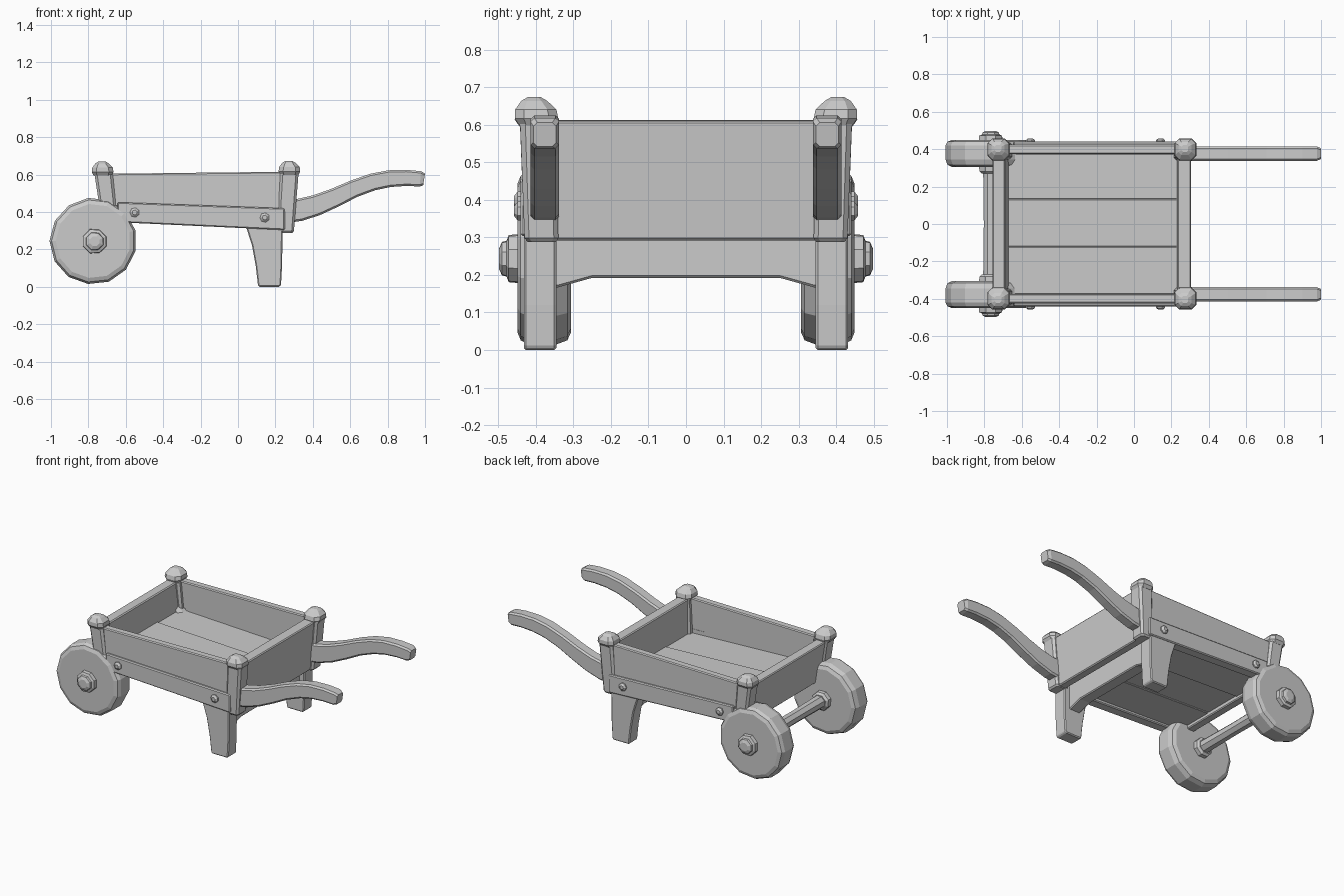
import bpy, bmesh, math, random
from mathutils import Vector

if "Cube" in bpy.data.objects:
    bpy.data.objects.remove(bpy.data.objects["Cube"])

random.seed(4)


def finish(bm, name, bevel=0.0, mirror=True):
    bmesh.ops.recalc_face_normals(bm, faces=bm.faces)
    mesh = bpy.data.meshes.new(name)
    bm.to_mesh(mesh)
    bm.free()
    ob = bpy.data.objects.new(name, mesh)
    bpy.context.collection.objects.link(ob)
    if bevel:
        mod = ob.modifiers.new("Bevel", 'BEVEL')
        mod.width = bevel
        mod.limit_method = 'ANGLE'
        mod.angle_limit = math.radians(35)
    if mirror:
        ob.modifiers.new("Mirror", 'MIRROR').use_axis = (False, True, False)
    return ob


def skin(bm, rings):
    """Join equal-sized rings of points into a closed tube."""
    rows = [[bm.verts.new(p) for p in ring] for ring in rings]
    n = len(rows[0])
    for a, b in zip(rows, rows[1:]):
        for i in range(n):
            bm.faces.new((a[i], a[(i + 1) % n], b[(i + 1) % n], b[i]))
    bm.faces.new(rows[0])
    bm.faces.new(rows[-1][::-1])


def prism_y(name, pts, y0, y1, bevel=0.006, mirror=True):
    bm = bmesh.new()
    skin(bm, [[(x, y, z) for x, z in pts] for y in (y0, y1)])
    return finish(bm, name, bevel, mirror)


def prism_x(name, pts, x0, x1, bevel=0.006):
    bm = bmesh.new()
    skin(bm, [[(x, y, z) for y, z in pts] for x in (x0, x1)])
    return finish(bm, name, bevel, False)


def turned(name, x, z, rings, sides, jitter=0.0, mirror=True):
    """Lathe around a y axis; rings are (y, radius)."""
    bm = bmesh.new()
    wob = [1 + random.uniform(-jitter, jitter) for _ in range(sides)]
    ang = [2 * math.pi * (i + 0.5) / sides for i in range(sides)]
    skin(bm, [[(x + r * w * math.cos(a), y, z + r * w * math.sin(a))
               for a, w in zip(ang, wob)] for y, r in rings])
    return finish(bm, name, mirror=mirror)


def post(name, sections):
    """Chamfered-square column; sections are (x, y, z, half size, chamfer)."""
    bm = bmesh.new()
    rings = []
    for x, y, z, h, c in sections:
        k = h - c
        rings.append([(x + u, y + v, z) for u, v in
                      ((h, -k), (h, k), (k, h), (-k, h), (-h, k), (-h, -k), (-k, -h), (k, -h))])
    skin(bm, rings)
    return finish(bm, name)


# wheels, hubs and axle
turned("wheel", -0.773, 0.245, [(0.306, 0.2), (0.316, 0.222), (0.345, 0.233), (0.42, 0.233),
                                (0.44, 0.222), (0.449, 0.2)], 13, 0.01)
turned("outer_hub", -0.765, 0.243, [(0.43, 0.07), (0.472, 0.066), (0.478, 0.05),
                                    (0.49, 0.047), (0.498, 0.028)], 8, 0.04)
turned("inner_hub", -0.77, 0.243, [(0.27, 0.046), (0.282, 0.06), (0.33, 0.063)], 8, 0.03)
turned("axle", -0.768, 0.243, [(-0.32, 0.042), (0, 0.038), (0.32, 0.042)], 8, mirror=False)

# corner posts with faceted knobs
post("front_post", [(-0.685, 0.39, 0.34, 0.042, 0.012), (-0.718, 0.393, 0.6, 0.049, 0.014)])
post("rear_post", [(0.252, 0.384, 0.288, 0.038, 0.012), (0.254, 0.385, 0.298, 0.045, 0.012),
                   (0.275, 0.393, 0.61, 0.049, 0.014)])
for label, x, z in (("front_knob", -0.724, 0.595), ("rear_knob", 0.275, 0.598)):
    post(label, [(x, 0.395, z, 0.048, 0.018), (x, 0.398, z + 0.018, 0.058, 0.024),
                 (x, 0.4, z + 0.042, 0.055, 0.024), (x - 0.003, 0.404, z + 0.065, 0.035, 0.016),
                 (x - 0.003, 0.404, z + 0.075, 0.018, 0.008)])

# side boards
prism_y("upper_side_board", [(-0.70, 0.43), (0.25, 0.41), (0.26, 0.615), (-0.71, 0.604)], 0.374, 0.424)
prism_y("lower_side_board", [(-0.645, 0.345), (0.25, 0.303), (0.25, 0.42), (-0.645, 0.452)], 0.374, 0.44)

# end boards
prism_y("front_board", [(-0.715, 0.335), (-0.66, 0.335), (-0.69, 0.6), (-0.757, 0.6)], -0.37, 0.37, mirror=False)
prism_y("rear_board", [(0.225, 0.292), (0.28, 0.292), (0.305, 0.61), (0.233, 0.612)], -0.37, 0.37, mirror=False)

# floor planks
for i, (y0, y1, dz) in enumerate(((-0.375, -0.121, 0.0), (-0.121, 0.133, 0.004), (0.133, 0.375, -0.003))):
    prism_y("floor_plank_%d" % (i + 1), [(-0.68, 0.36 + dz), (0.24, 0.322 + dz),
                                         (0.24, 0.39 + dz), (-0.68, 0.428 + dz)], y0, y1, 0.004, False)

# curved handles
path = [(0.26, 0.404, 0.062), (0.33, 0.411, 0.06), (0.42, 0.436, 0.056), (0.52, 0.477, 0.051),
        (0.62, 0.524, 0.047), (0.72, 0.56, 0.046), (0.81, 0.578, 0.045), (0.9, 0.582, 0.043),
        (0.975, 0.577, 0.041), (0.995, 0.574, 0.032)]
bm = bmesh.new()
rings = []
for i, (x, z, h) in enumerate(path):
    a, b = path[max(i - 1, 0)], path[min(i + 1, len(path) - 1)]
    t = Vector((b[0] - a[0], b[1] - a[1])).normalized()
    w = 0.038 if i < len(path) - 1 else 0.03
    c = 0.01
    rings.append([(x - t.y * v, 0.376 + u, z + t.x * v) for u, v in
                  ((w, c - h), (w, h - c), (w - c, h), (c - w, h),
                   (-w, h - c), (-w, c - h), (c - w, -h), (w - c, -h))])
skin(bm, rings)
finish(bm, "handle")

# legs and arched brace between them
prism_y("leg", [(0.107, 0.005), (0.115, 0.0), (0.224, 0.0), (0.23, 0.012), (0.236, 0.12),
                (0.238, 0.32), (0.04, 0.33), (0.075, 0.22), (0.095, 0.11)], 0.345, 0.432)
prism_x("leg_brace", [(-0.38, 0.165), (-0.34, 0.167), (-0.25, 0.192), (0.25, 0.192), (0.34, 0.167),
                      (0.38, 0.165), (0.38, 0.33), (-0.38, 0.33)], 0.12, 0.2)

# bolts on the lower side boards
for label, x, z in (("front_bolt", -0.553, 0.397), ("rear_bolt", 0.143, 0.37)):
    turned(label, x, z, [(0.43, 0.026), (0.448, 0.026), (0.458, 0.013)], 7)
